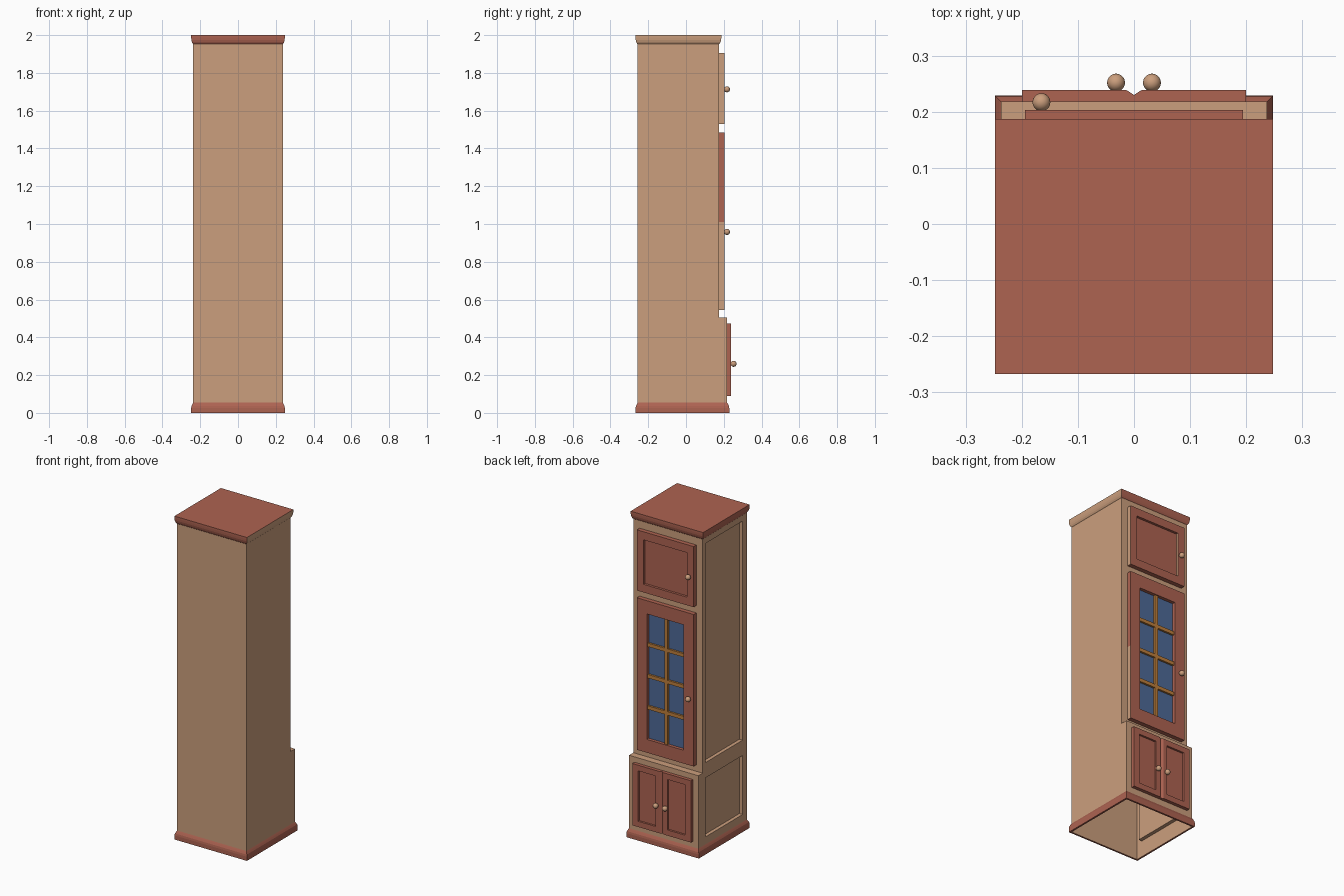
import bpy, bmesh

if "Cube" in bpy.data.objects:
    bpy.data.objects.remove(bpy.data.objects["Cube"])


def material(name, rgb):
    m = bpy.data.materials.new(name)
    m.diffuse_color = (*rgb, 1)
    m.use_nodes = True
    m.node_tree.nodes["Principled BSDF"].inputs["Base Color"].default_value = m.diffuse_color
    return m


TAN = material("tan wood", (0.60, 0.345, 0.205))
RED = material("red wood", (0.42, 0.125, 0.083))
BLUE = material("blue glass", (0.076, 0.144, 0.31))
GOLD = material("golden wood", (0.51, 0.21, 0.045))


def place(axis, a, b, c):
    return {"x": (c, a, b), "y": (a, c, b), "z": (a, b, c)}[axis]


def loft(bm, axis, rects, cap=True):
    """Skin rectangles (a0, a1, b0, b1, c) along an axis; returns the end cap."""
    rings = []
    for a0, a1, b0, b1, c in rects:
        corners = ((a0, b0), (a1, b0), (a1, b1), (a0, b1))
        rings.append([bm.verts.new(place(axis, a, b, c)) for a, b in corners])
    for r, s in zip(rings, rings[1:]):
        for i in range(4):
            j = (i + 1) % 4
            bm.faces.new((r[i], r[j], s[j], s[i]))
    return bm.faces.new(rings[-1]) if cap else None


def finish(name, bm, mats, weld=False):
    if weld:
        bmesh.ops.remove_doubles(bm, verts=bm.verts, dist=1e-5)
    bmesh.ops.recalc_face_normals(bm, faces=bm.faces)
    me = bpy.data.meshes.new(name)
    for m in mats:
        me.materials.append(m)
    bm.to_mesh(me)
    bm.free()
    ob = bpy.data.objects.new(name, me)
    bpy.context.collection.objects.link(ob)
    return ob


def box(name, x0, x1, y0, y1, z0, z1, mat):
    bm = bmesh.new()
    first = loft(bm, "z", [(x0, x1, y0, y1, z0), (x0, x1, y0, y1, z1)])
    bm.verts.ensure_lookup_table()
    bm.faces.new(bm.verts[:4])
    return finish(name, bm, [mat])


W, BACK, UP, LOW, STEP, TOP = 0.237, -0.256, 0.176, 0.218, 0.505, 1.99

# Cabinet body: hollow, open underneath, recessed panels on the -x side
bm = bmesh.new()


def quad(*pts):
    bm.faces.new([bm.verts.new(p) for p in pts])


for front, z0, z1, p0, p1 in ((LOW, 0, STEP, 0.10, 0.465), (UP, STEP, TOP, 0.56, 1.915)):
    loft(bm, "x", [(BACK, front, z0, z1, -W),
                   (-0.215, 0.146, p0, p1, -W),
                   (-0.215, 0.146, p0, p1, -W + 0.022)])
    quad((W, BACK, z0), (W, front, z0), (W, front, z1), (W, BACK, z1))
    quad((W, front, z0), (-W, front, z0), (-W, front, z1), (W, front, z1))
    quad((-W, BACK, z0), (W, BACK, z0), (W, BACK, z1), (-W, BACK, z1))
quad((-W, UP, STEP), (W, UP, STEP), (W, LOW, STEP), (-W, LOW, STEP))
quad((-W, BACK, TOP), (W, BACK, TOP), (W, UP, TOP), (-W, UP, TOP))
finish("cabinet_body", bm, [TAN], weld=True)


# Mouldings: profile of (overhang, height) around the body
def moulding(front, profile):
    return [(-W - o, W + o, BACK - o, front + o, z) for o, z in profile]


bm = bmesh.new()
loft(bm, "z", moulding(LOW, [(0, 0), (0.011, 0), (0.011, 0.025), (0.009, 0.037),
                             (0.004, 0.047), (0, 0.054)]), cap=False)
finish("base_moulding", bm, [RED])

bm = bmesh.new()
loft(bm, "z", moulding(UP, [(0, 1.952), (0.003, 1.955), (0.007, 1.963), (0.010, 1.975),
                            (0.011, 1.988), (0.011, 2.0)]))
crown = finish("crown_moulding", bm, [RED, TAN])
for p in crown.data.polygons:
    p.material_index = int(p.normal.x > 0.5)


# Doors: frame with a sunken panel; optional chamfer on the meeting edge
def door(name, x0, x1, z0, z1, y0, y1, fx, fz, depth, panel, chamfer=(0, 0), split=None):
    bm = bmesh.new()
    rects = [(x0, x1, z0, z1, y0), (x0, x1, z0, z1, y1 - 0.009),
             (x0 + chamfer[0], x1 - chamfer[1], z0, z1, y1)]
    inner = (x0 + fx, x1 - fx, z0 + fz, z1 - fz)
    rects += [(*inner, y1), (*inner, y1 - depth)]
    cap = loft(bm, "y", rects)
    cap.material_index = 1
    if split:
        bmesh.ops.bisect_plane(bm, geom=bm.verts[:] + bm.edges[:] + bm.faces[:],
                               plane_co=(0, 0, split), plane_no=(0, 0, 1))
    return finish(name, bm, [RED, panel, TAN])


top_door = door("top_door", -0.194, 0.194, 1.53, 1.905, UP, 0.203, 0.045, 0.05, 0.015, RED)
glass_door = door("glass_door", -0.194, 0.194, 0.545, 1.485, UP, 0.203, 0.068, 0.082,
                  0.02, BLUE, split=1.01)
for p in top_door.data.polygons:
    if p.normal.x > 0.9:
        p.material_index = 2
for p in glass_door.data.polygons:
    if p.normal.x > 0.9 and p.center.x > 0.19 and p.center.z < 1.01:
        p.material_index = 2
door("lower_door_left", -0.2, 0, 0.09, 0.472, LOW, 0.239, 0.04, 0.035, 0.012, RED, (0, 0.014))
door("lower_door_right", 0, 0.2, 0.09, 0.472, LOW, 0.239, 0.04, 0.035, 0.012, RED, (0.014, 0))

# Glazing bars: one upright, three crossbars
box("glazing_upright", -0.011, 0.011, 0.18, 0.196, 0.627, 1.403, GOLD)
for i in range(3):
    z = 0.627 + 0.776 * (i + 1) / 4
    box(f"glazing_crossbar_{i + 1}", -0.126, 0.126, 0.18, 0.195, z - 0.011, z + 0.011, GOLD)

# Round knobs
for i, (x, y, z) in enumerate(((-0.165, 0.217, 1.713), (-0.165, 0.217, 0.958),
                               (-0.032, 0.252, 0.26), (0.032, 0.252, 0.26))):
    bm = bmesh.new()
    bmesh.ops.create_uvsphere(bm, u_segments=20, v_segments=12, radius=0.016)
    for f in bm.faces:
        f.smooth = True
    finish(f"knob_{i + 1}", bm, [TAN]).location = (x, y, z)
